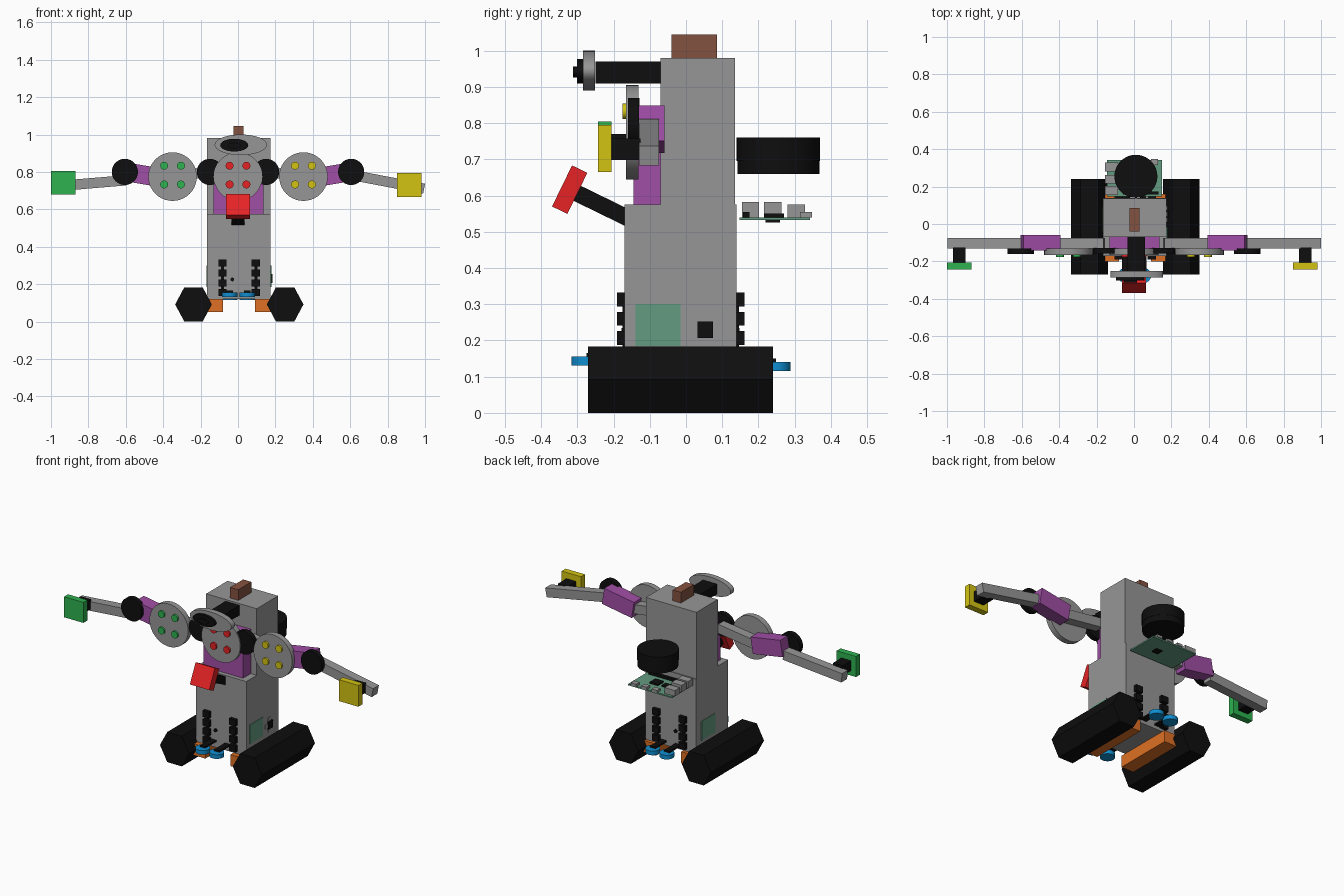
import bpy, math
from mathutils import Vector, Matrix

if "Cube" in bpy.data.objects:
    bpy.data.objects.remove(bpy.data.objects["Cube"])


def material(name, r, g, b):
    lin = [(c / 255 / 12.92 if c < 11 else ((c / 255 + 0.055) / 1.055) ** 2.4) for c in (r, g, b)]
    m = bpy.data.materials.new(name)
    m.diffuse_color = (*lin, 1)
    m.use_nodes = True
    m.node_tree.nodes["Principled BSDF"].inputs["Base Color"].default_value = m.diffuse_color
    return m


GRAY = material("gray", 150, 150, 150)
BLACK = material("black", 14, 14, 14)
PURPLE = material("purple", 160, 78, 165)
RED = material("red", 230, 35, 38)
GREEN = material("green", 46, 178, 80)
YELLOW = material("yellow", 212, 196, 18)
ORANGE = material("orange", 222, 112, 36)
BLUE = material("blue", 15, 142, 208)
BROWN = material("brown", 132, 82, 64)
BOARD = material("board green", 98, 155, 128)


def finish(name, mat):
    o = bpy.context.object
    o.name = name
    o.data.materials.append(mat)
    return o


def box(name, mat, x, y, z):
    """Box from (min, max) pairs."""
    bpy.ops.mesh.primitive_cube_add(size=1)
    o = finish(name, mat)
    lo, hi = Vector((x[0], y[0], z[0])), Vector((x[1], y[1], z[1]))
    o.data.transform(Matrix.Translation((lo + hi) / 2) @ Matrix.Diagonal((*(hi - lo), 1)))
    return o


def disc(name, mat, center, r, depth, axis="Y", rz=None, sides=40):
    """Cylinder along an axis; rz makes it an ellipse or squashed prism."""
    bpy.ops.mesh.primitive_cylinder_add(vertices=sides, radius=1, depth=depth)
    o = finish(name, mat)
    m = Matrix.Diagonal((r, rz or r, 1, 1))
    if axis == "Y":
        m = Matrix.Rotation(math.pi / 2, 4, "X") @ m
    o.data.transform(Matrix.Translation(center) @ m)
    if sides > 12:
        bpy.ops.object.shade_smooth_by_angle(angle=math.radians(35))
    return o


def beam(name, mat, p, q, y, h):
    """Tilted limb in the xz plane from p to q."""
    dx, dz = q[0] - p[0], q[1] - p[1]
    o = box(name, mat, (0, math.hypot(dx, dz)), y, (-h / 2, h / 2))
    o.data.transform(Matrix.Translation((p[0], 0, p[1])) @ Matrix.Rotation(-math.atan2(dz, dx), 4, "Y"))
    return o


# Torso and top block
box("lower_body", GRAY, (-.165, .175), (-.17, .14), (.12, .575))
box("upper_body", GRAY, (-.165, .175), (-.07, .135), (.575, .98))
box("top_block", BROWN, (-.025, .03), (-.04, .085), (.98, 1.045))
box("chest", PURPLE, (-.13, .135), (-.145, -.065), (.575, .845))

# Head on a stalk
box("head_stalk", BLACK, (-.035, .06), (-.25, -.07), (.91, .97))
disc("head_plate", GRAY, (.015, -.268, .945), .14, .034, rz=.055)
disc("head_lens", BLACK, (-.02, -.293, .943), .075, .016, rz=.034)
disc("lens_centre", BLACK, (-.02, -.306, .941), .035, .012, rz=.015)

# Button discs
for name, x, mat in (("left", -.35, GREEN), ("middle", 0, RED), ("right", .35, YELLOW)):
    disc(name + "_button_plate", GRAY, (x, -.148, .775), .13, .034)
    for sx in (-.045, .045):
        for z in (.733, .833):
            disc(name + "_button", mat, (x + sx, -.169, z), .021, .014, sides=24)

# Arms
gy, py = (-.13, -.075), (-.142, -.06)
for s, name, hand, elbow, tip, hx, hz in (
        (-1, "left", GREEN, .755, .722, (-1, -.87), (.68, .805)),
        (1, "right", YELLOW, .785, .71, (.85, .98), (.665, .795))):
    beam(name + "_upper_arm", GRAY, (s * .16, .80), (s * .42, .765), gy, .055)
    beam(name + "_arm_sleeve", PURPLE, (s * .40, .767), (s * .60, .80), py, .10)
    beam(name + "_forearm", GRAY, (s * .60, elbow), (s * .995, tip), gy, .055)
    disc(name + "_shoulder", BLACK, (s * .15, -.143, .80), .07, .03)
    disc(name + "_elbow", BLACK, (s * .605, -.145, .80), .07, .03)
    mx, mz = sum(hx) / 2, sum(hz) / 2
    box(name + "_wrist", BLACK, (mx - .033, mx + .033), (-.205, -.125), (mz - .032, mz + .028))
    box(name + "_hand", hand, hx, (-.243, -.205), hz)

# Tilted front arm with red pad
arm = box("front_arm", BLACK, (-.035, .035), (-.02, .155), (-.023, .023))
pad = box("front_pad", RED, (-.065, .065), (-.047, 0), (-.063, .063))
for o in (arm, pad):
    o.data.transform(Matrix.Translation((0, -.30, .606)) @ Matrix.Rotation(math.radians(-26), 4, "X"))

# Hexagonal tracks and their mounts
for name, x, mx in (("left", -.238, (-.165, -.08)), ("right", .252, (.09, .175))):
    disc(name + "_track", BLACK, (x, -.015, .0915), 1, .51, sides=6).data.transform(Matrix())
    o = bpy.context.object
    # Rebuild the profile so points face sideways and flats lie up and down
    ys = (-.27, .24)
    for i, v in enumerate(o.data.vertices):
        a = (i // 2) * math.pi / 3
        v.co = (x + .098 * math.cos(a), ys[i % 2], .0915 + .0915 * math.sin(a) / math.sin(math.pi / 3))
    o.data.update()
    box(name + "_track_mount", ORANGE, mx, (-.20, .16), (.05, .12))

# Sensor strips, and blue bumpers on brackets, front and back
for name, face, s, cy, cz in (("front", -.17, -1, -.275, .143), ("back", .14, 1, .248, .128)):
    y = sorted((face, face + s * .021))
    for x in (-.083, .095):
        box(name + "_strip_base", BLACK, (x - .008, x + .008), sorted((face, face + s * .006)), (.14, .33))
        for z in (.155, .207, .26, .313):
            box(name + "_strip_sensor", BLACK, (x - .022, x + .022), y, (z - .019, z + .019))
    disc(name + "_knob", BLACK, (-.03, face + s * .004, .225), .01, .008, sides=16)
    for x in (-.045, .05):
        disc(name + "_bumper", BLUE, (x, cy, cz), .041, .025, axis="Z")
        box(name + "_bumper_bracket", BLACK, (x - .018, x + .018), sorted((face, cy)), (cz + .012, cz + .022))

# Side panels and cross switch
box("right_panel", BOARD, (.172, .179), (-.14, -.015), (.185, .30))
box("left_panel", BOARD, (-.169, -.162), (-.04, .09), (.185, .30))
box("cross_bar", GRAY, (.172, .178), (.01, .095), (.215, .242))
box("cross_post", GRAY, (.172, .178), (.04, .065), (.185, .277))
box("cross_button", BLACK, (.172, .184), (.032, .074), (.207, .253))

# Scanner drum at the back
disc("scanner_drum", BLACK, (.01, .255, .728), .115, .065, axis="Z", sides=48)
disc("scanner_base", BLACK, (.01, .255, .678), .113, .037, axis="Z", sides=48)

# Circuit board with ports and chips
box("circuit_board", BOARD, (-.145, .15), (.148, .343), (.532, .54))
for y, z in (((.155, .202), .582), ((.216, .263), .582), ((.28, .328), .575)):
    box("board_port", GRAY, (-.155, -.085), y, (.54, z))
box("pin_header", BLACK, (-.06, .13), (.158, .175), (.54, .555))
box("main_chip", BLACK, (.0, .055), (.215, .27), (.54, .55))
box("memory_chip", BLACK, (-.06, -.02), (.225, .265), (.54, .548))
box("under_chip", BLACK, (.02, .06), (.22, .26), (.526, .532))
for x in (-.03, .04, .11):
    box("side_socket", GRAY, (x - .018, x + .018), (.315, .348), (.54, .555))
